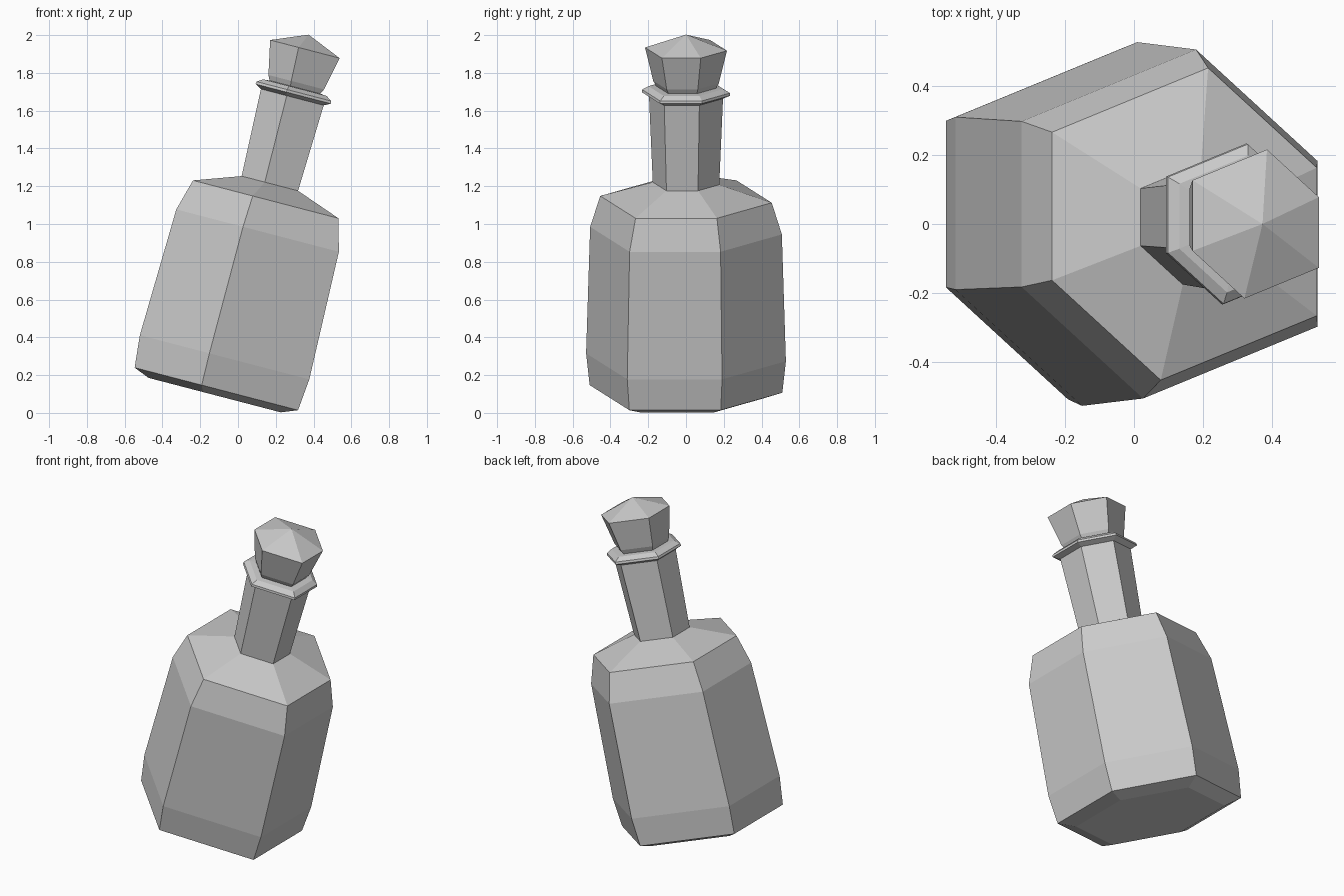
import bpy, bmesh, math
from mathutils import Matrix

cube = bpy.data.objects.get("Cube")
if cube:
    bpy.data.objects.remove(cube)

glass = bpy.data.materials.new("plain_grey")
glass.use_nodes = True
GREY = (0.6, 0.6, 0.6, 1)
glass.diffuse_color = GREY
glass.node_tree.nodes["Principled BSDF"].inputs["Base Color"].default_value = GREY

# Slightly skewed hexagon: half of it, then its point mirror
HALF = [(0.447, -0.30), (0.447, 0.184), (0.08, 0.51)]
HEXAGON = HALF + [(-x, -y) for x, y in HALF]

# Leaning bottle axis
LEAN = Matrix.Rotation(math.radians(14.6), 4, 'Y') @ Matrix.Translation((-0.143, 0, 0))


def hex_part(name, profile, tip=None):
    """Loft hexagons through (scale, height) pairs; close with caps or a tip."""
    bm = bmesh.new()
    rings = [[bm.verts.new((x * s, y * s, h)) for x, y in HEXAGON] for s, h in profile]
    for low, high in zip(rings, rings[1:]):
        for i in range(6):
            j = (i + 1) % 6
            bm.faces.new((low[i], low[j], high[j], high[i]))
    bm.faces.new(rings[0][::-1])
    if tip is None:
        bm.faces.new(rings[-1])
    else:
        top = bm.verts.new((0, 0, tip))
        for i in range(6):
            bm.faces.new((rings[-1][i], rings[-1][(i + 1) % 6], top))
    bmesh.ops.recalc_face_normals(bm, faces=bm.faces)
    bm.transform(LEAN)
    mesh = bpy.data.meshes.new(name)
    bm.to_mesh(mesh)
    bm.free()
    mesh.materials.append(glass)
    obj = bpy.data.objects.new(name, mesh)
    bpy.context.scene.collection.objects.link(obj)
    return obj


# Body with chamfered foot, rounded shoulder and neck
hex_part("bottle_body", [(0.81, 0.06), (1.0, 0.094), (1.037, 0.267), (0.995, 0.96),
                         (0.89, 1.131), (0.345, 1.218), (0.385, 1.70)])
# Lip around the mouth
hex_part("bottle_lip", [(0.385, 1.69), (0.46, 1.708), (0.455, 1.722), (0.39, 1.742), (0.31, 1.745)])
# Faceted stopper with a pointed top
hex_part("stopper", [(0.30, 1.735), (0.34, 1.772), (0.425, 1.953)], tip=2.032)
